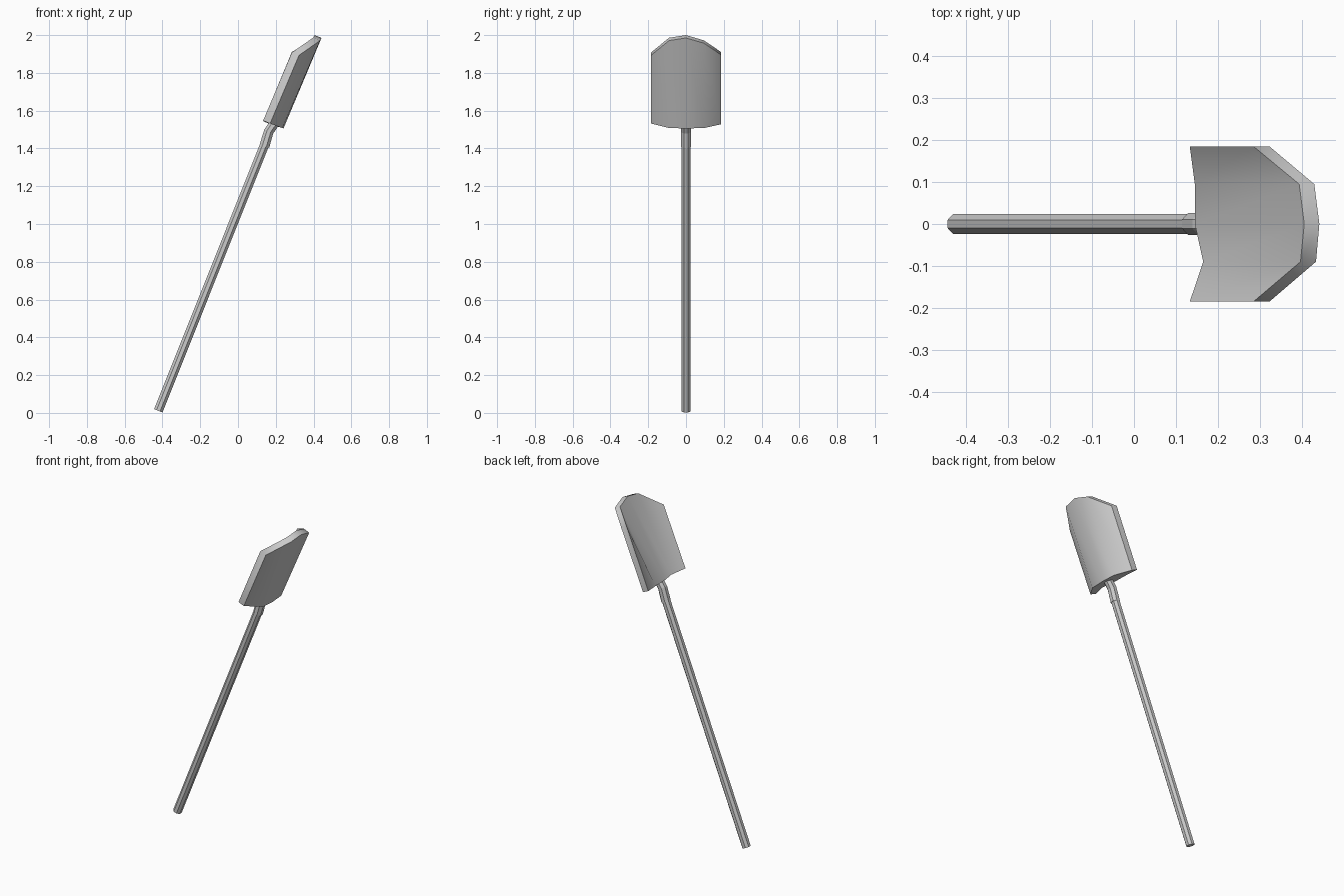
import bpy, bmesh, math
from mathutils import Vector

if "Cube" in bpy.data.objects:
    bpy.data.objects.remove(bpy.data.objects["Cube"])


def make_object(name, bm):
    bmesh.ops.recalc_face_normals(bm, faces=bm.faces)
    mesh = bpy.data.meshes.new(name)
    bm.to_mesh(mesh)
    bm.free()
    ob = bpy.data.objects.new(name, mesh)
    bpy.context.collection.objects.link(ob)
    return ob


def tube(name, stations, sides=8):
    """Octagonal tube through (x, z, radius, tilt from vertical) stations."""
    bm = bmesh.new()
    rings = []
    for x, z, r, tilt in stations:
        t = math.radians(tilt)
        across = Vector((math.cos(t), 0, -math.sin(t)))
        ring = []
        for i in range(sides):
            a = 2 * math.pi * (i + 0.5) / sides
            ring.append(bm.verts.new(Vector((x, 0, z)) + across * r * math.cos(a)
                                     + Vector((0, r * math.sin(a), 0))))
        rings.append(ring)
    for lo, hi in zip(rings, rings[1:]):
        for i in range(sides):
            j = (i + 1) % sides
            bm.faces.new((lo[i], lo[j], hi[j], hi[i]))
    bm.faces.new(rings[0][::-1])
    bm.faces.new(rings[-1])
    return make_object(name, bm)


# Long straight handle
tube("handle", [(-0.422, 0.011, 0.026, 22), (0.143, 1.425, 0.026, 22)])

# Cranked socket joining handle and blade
tube("socket", [(0.14, 1.413, 0.029, 21), (0.163, 1.49, 0.028, 25),
                (0.195, 1.537, 0.028, 32)])

# Curved blade: per column y, then (x, z) of inner bottom, inner top,
# outer top, outer bottom; the inner base is thickened at the socket
columns = [
    (-0.185, (0.133, 1.547), (0.285, 1.908), (0.323, 1.893), (0.170, 1.532)),
    (-0.09, (0.165, 1.535), (0.397, 1.986), (0.434, 1.971), (0.235, 1.508)),
    (0.0, (0.145, 1.542), (0.406, 2.0), (0.442, 1.985), (0.241, 1.506)),
    (0.095, (0.145, 1.540), (0.394, 1.972), (0.430, 1.957), (0.235, 1.508)),
    (0.185, (0.133, 1.545), (0.285, 1.911), (0.323, 1.896), (0.170, 1.528)),
]
bm = bmesh.new()
loops = [[bm.verts.new((x, y, z)) for x, z in pts] for y, *pts in columns]
for a, b in zip(loops, loops[1:]):
    for i in range(4):
        j = (i + 1) % 4
        bm.faces.new((a[i], a[j], b[j], b[i]))
bm.faces.new(loops[0])
bm.faces.new(loops[-1][::-1])
blade = make_object("blade", bm)

# Smooth curved faces, crisp rim
bpy.ops.object.select_all(action='DESELECT')
blade.select_set(True)
bpy.context.view_layer.objects.active = blade
bpy.ops.object.shade_smooth_by_angle(angle=math.radians(45))
